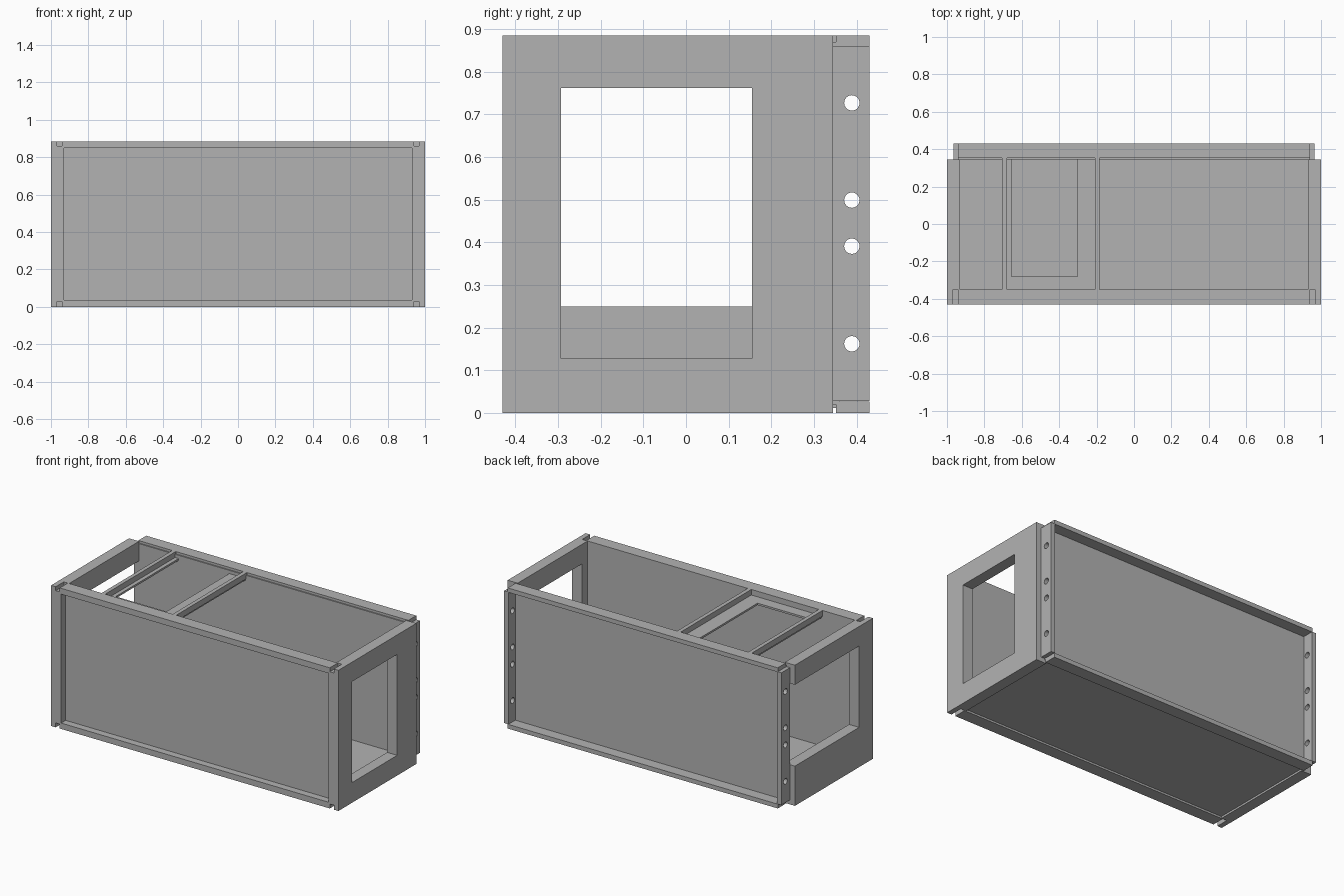
import bpy
import bmesh
from mathutils import Matrix, Vector

if "Cube" in bpy.data.objects:
    bpy.data.objects.remove(bpy.data.objects["Cube"], do_unlink=True)

# Single bare metal colour
metal = bpy.data.materials.new("grey_metal")
GREY = (0.45, 0.45, 0.45, 1)
metal.diffuse_color = GREY
metal.use_nodes = True
metal.node_tree.nodes["Principled BSDF"].inputs["Base Color"].default_value = GREY


def finish(name, bm):
    mesh = bpy.data.meshes.new(name)
    bm.to_mesh(mesh)
    bm.free()
    mesh.materials.append(metal)
    obj = bpy.data.objects.new(name, mesh)
    bpy.context.collection.objects.link(obj)
    return obj


def box(name, xs, ys, zs):
    """Box given by its x, y and z ranges."""
    bm = bmesh.new()
    lo, hi = Vector((min(xs), ys[0], zs[0])), Vector((max(xs), ys[1], zs[1]))
    bmesh.ops.create_cube(bm, size=1, matrix=Matrix.Translation((lo + hi) / 2)
                          @ Matrix.Diagonal((*(hi - lo), 1)))
    return finish(name, bm)


def rod(name, x, y, z, radius, length):
    """Cylinder along x."""
    bm = bmesh.new()
    bmesh.ops.create_cone(bm, cap_ends=True, segments=32, radius1=radius, radius2=radius,
                          depth=length, matrix=Matrix.Translation((x, y, z))
                          @ Matrix.Rotation(1.5708, 4, 'Y'))
    return finish(name, bm)


def cut(obj, cutter):
    mod = obj.modifiers.new("cut", 'BOOLEAN')
    mod.operation = 'DIFFERENCE'
    mod.solver = 'EXACT'
    mod.object = cutter
    cutter.hide_render = True
    cutter.display_type = 'WIRE'
    cutter.hide_set(True)


H = 0.885            # overall height
F, B = -0.43, 0.43   # front and back planes
IN = 0.35            # inner faces of the front and back

# Side frames, front flanges and drilled back flanges
for s, side in ((1, "left"), (-1, "right")):
    frame = box(side + "_side_frame", (s * 0.93, s), (-IN, 0.345), (0, H))
    if s > 0:
        window = box("window_cutter", (0.8, 1.1), (-0.293, 0.155), (0.127, 0.762))
    else:
        window = box("notch_cutter", (-1.1, -0.8), (-0.293, 0.5), (0.25, 0.762))
    cut(frame, window)
    box(side + "_front_cheek", (s * 0.968, s), (F, -IN), (0, H))
    box(side + "_front_flange", (s * 0.93, s * 0.968), (F, -IN), (0.028, 0.86))
    flange = box(side + "_back_flange", (s * 0.935, s * 0.965), (0.345, B), (0.028, 0.86))
    for z in (0.162, 0.391, 0.499, 0.727):
        cut(flange, rod("hole_cutter", s * 0.95, 0.389, z, 0.018, 0.1))

# Front and back panels
box("front_panel", (-0.93, 0.93), (-0.385, -IN), (0.02, 0.86))
box("back_panel", (-0.94, 0.94), (0.345, 0.36), (0.02, 0.87))

# Horizontal rails along front and back
for end, ys, t in (("front", (F, -IN), 0.037), ("back", (0.352, B), 0.027)):
    box(end + "_top_rail", (-0.94, 0.94), ys, (H - t, H))
    box(end + "_bottom_rail", (-0.94, 0.94), ys, (0, t))

# Floor, slightly recessed
box("floor", (-0.93, 0.93), (-IN, 0.352), (0.012, 0.032))

# Cross bars over the open top
for x in (-0.692, -0.197):
    box("cross_bar", (x - 0.0125, x + 0.0125), (-IN, 0.352), (0.848, H))

# Notched shelf plate between the bars
plate = box("shelf_plate", (-0.7, -0.19), (-IN, 0.35), (0.838, 0.85))
cut(plate, box("shelf_cutter", (-0.655, -0.302), (-0.28, 0.5), (0.8, 0.9)))
